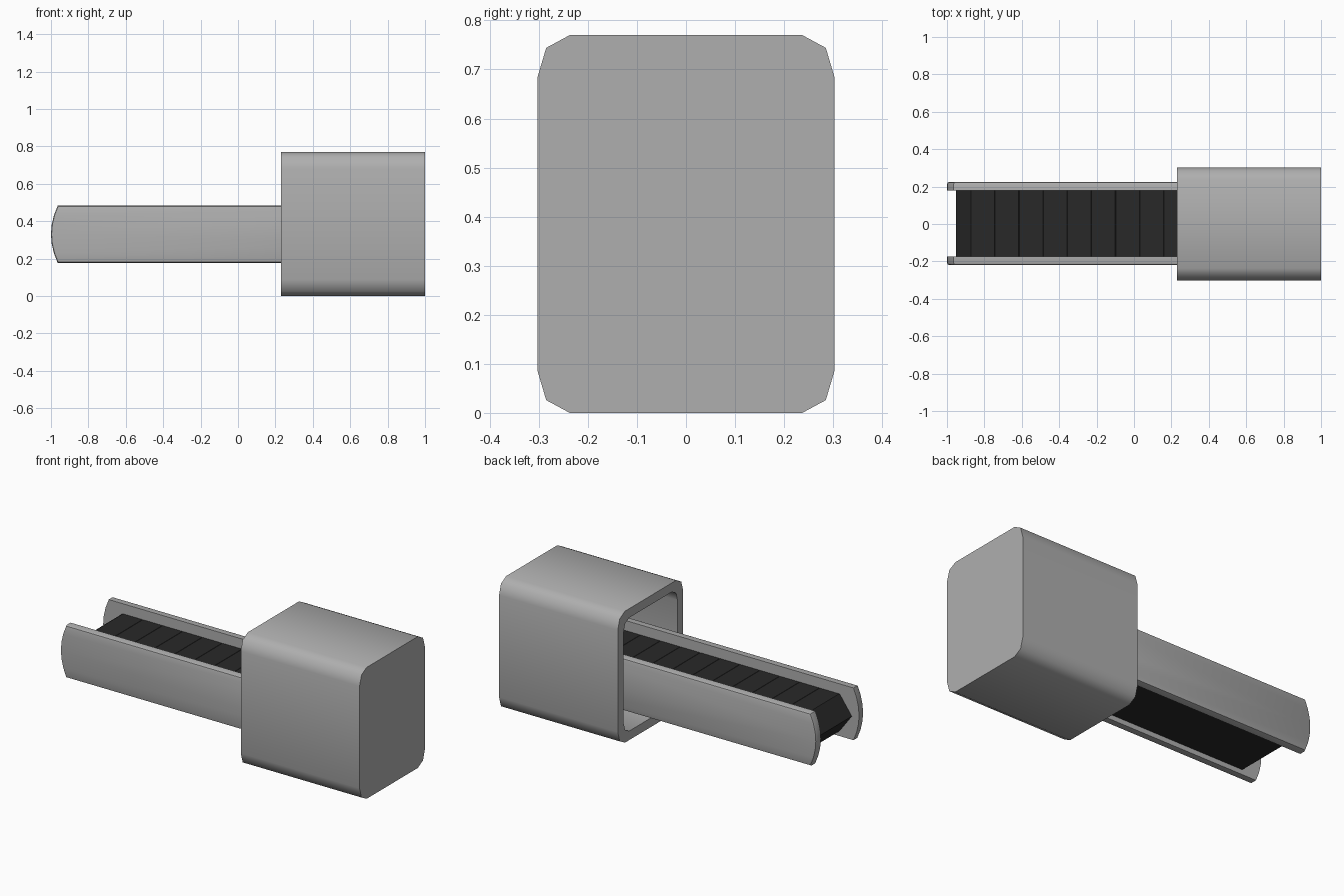
import bpy, bmesh, math

if "Cube" in bpy.data.objects:
    bpy.data.objects.remove(bpy.data.objects["Cube"])


def material(name, value):
    mat = bpy.data.materials.new(name)
    mat.diffuse_color = (value, value, value, 1)
    mat.use_nodes = True
    mat.node_tree.nodes["Principled BSDF"].inputs["Base Color"].default_value = mat.diffuse_color
    return mat


METAL = material("grey_metal", 0.43)
RUBBER = material("dark_rubber", 0.022)


def new_object(name, bm, mat):
    bmesh.ops.recalc_face_normals(bm, faces=bm.faces)
    mesh = bpy.data.meshes.new(name)
    bm.to_mesh(mesh)
    bm.free()
    mesh.materials.append(mat)
    obj = bpy.data.objects.new(name, mesh)
    bpy.context.collection.objects.link(obj)
    return obj


def smooth(obj, degrees):
    bpy.ops.object.select_all(action='DESELECT')
    obj.select_set(True)
    bpy.context.view_layer.objects.active = obj
    bpy.ops.object.shade_smooth_by_angle(angle=math.radians(degrees))


def side_prism(name, profile, y0, y1, mat, bevel=0.0):
    """Extrude an XZ outline from y0 to y1, optionally rounding the rim at y1."""
    bm = bmesh.new()
    face = bm.faces.new([bm.verts.new((x, y0, z)) for x, z in profile])
    geom = bmesh.ops.extrude_face_region(bm, geom=[face], use_keep_orig=True)["geom"]
    moved = [v for v in geom if isinstance(v, bmesh.types.BMVert)]
    bmesh.ops.translate(bm, verts=moved, vec=(0, y1 - y0, 0))
    if bevel:
        rim = [e for e in bm.edges if all(abs(v.co.y - y1) < 1e-5 for v in e.verts)]
        bmesh.ops.bevel(bm, geom=rim, offset=bevel, segments=2,
                        profile=0.5, affect='EDGES')
    return new_object(name, bm, mat)


# Tunnel housing: chamfered shell, open towards -x, closed at +x
def housing_ring(bm, x, inset):
    w, h, zc = 0.303 - inset, 0.385 - inset, 0.385
    k = 1 - inset * 4
    quarter = [(w, h - 0.087 * k), (w - 0.018 * k, h - 0.026 * k), (w - 0.066 * k, h)]
    pts = quarter + [(-y, z) for y, z in reversed(quarter)]
    pts += [(-y, -z) for y, z in pts]
    return [bm.verts.new((x, y, zc + z)) for y, z in pts]


bm = bmesh.new()
rings = [housing_ring(bm, x, i) for x, i in
         ((1.0, 0), (0.23, 0), (0.23, 0.053), (0.95, 0.053))]
for a, b in zip(rings, rings[1:]):
    for i in range(12):
        j = (i + 1) % 12
        bm.faces.new((a[i], a[j], b[j], b[i]))
bm.faces.new(rings[0])
bm.faces.new(rings[-1])
smooth(new_object("tunnel_housing", bm, METAL), 50)

# Side rails: long plates with bowed ends, rounded on the outer rim
MID_Z, HALF_H = 0.33, 0.153
X_LEFT, X_RIGHT, BOW = -1.0, 0.94, 0.036
steps = [-1 + i / 3 for i in range(7)]
rail = [(X_LEFT + BOW * t * t, MID_Z + HALF_H * t) for t in steps]
rail += [(X_RIGHT - BOW * t * t, MID_Z + HALF_H * t) for t in reversed(steps)]
for label, inner, outer in (("left", 0.18, 0.225), ("right", -0.174, -0.22)):
    smooth(side_prism(label + "_rail", rail, inner, outer, METAL, 0.012), 40)

# Conveyor belt: pointed ends, fine grooves between the upper slats, flat underside
PITCH, START, COUNT, GROOVE = 0.129, -0.873, 13, 0.0015
TOP, TIP, BOTTOM = 0.424, 0.314, 0.206
end = START + PITCH * COUNT
outline = [(START - 0.08, TIP)]
for i in range(COUNT + 1):
    x = START + PITCH * i
    outline += [(x - GROOVE, TOP), (x, TOP - GROOVE), (x + GROOVE, TOP)]
outline += [(end + 0.08, TIP), (end, BOTTOM), (START, BOTTOM)]
side_prism("conveyor_belt", outline, -0.175, 0.181, RUBBER)
